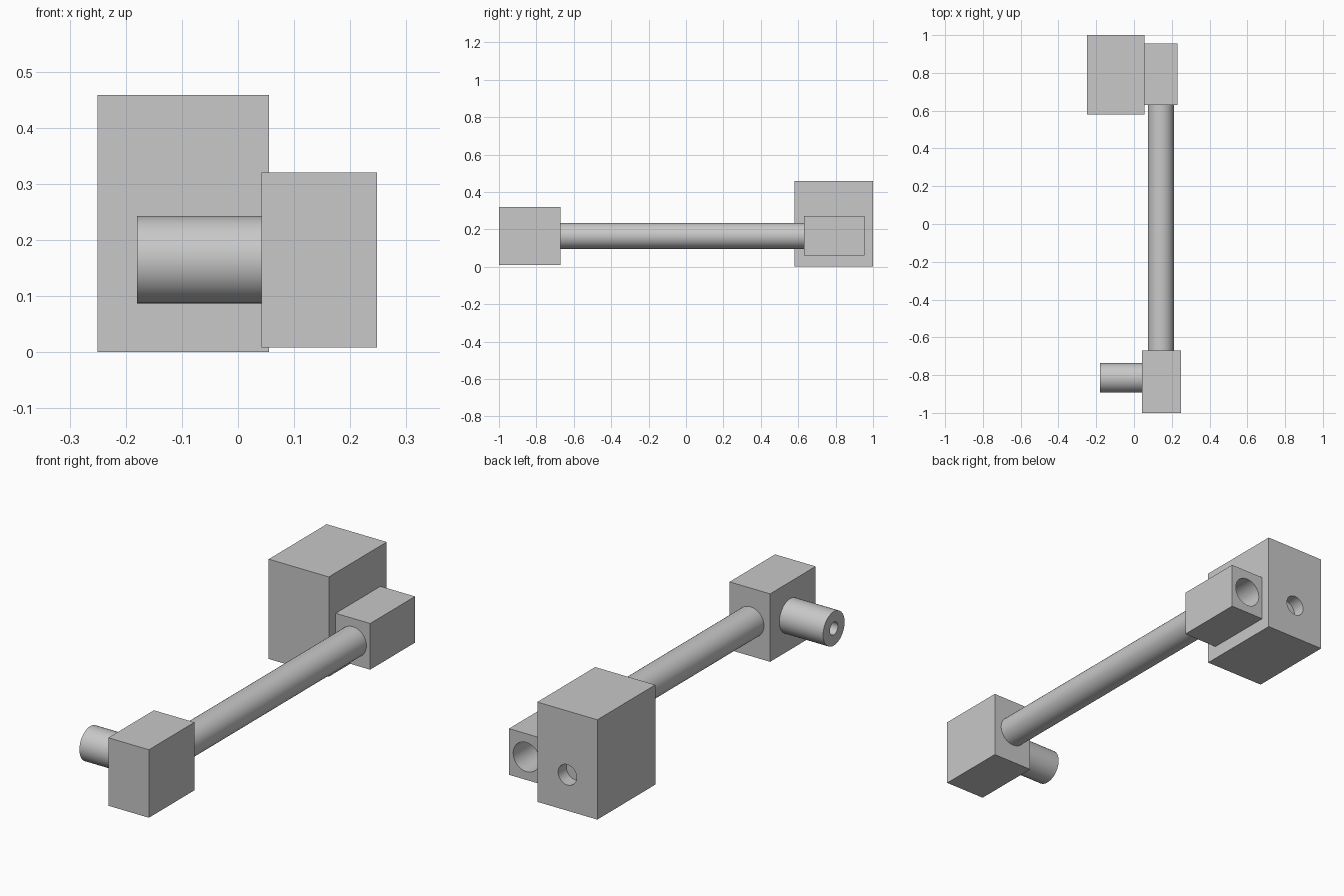
import bpy
from mathutils import Vector
from math import radians

cube = bpy.data.objects.get("Cube")
if cube:
    bpy.data.objects.remove(cube, do_unlink=True)

grey = bpy.data.materials.new("light grey")
grey.use_nodes = True
grey.diffuse_color = (0.58, 0.58, 0.58, 1)
grey.node_tree.nodes["Principled BSDF"].inputs["Base Color"].default_value = grey.diffuse_color

AXIS_Z = 0.165  # shared height of rod, grip and bores


def block(name, low, high):
    low, high = Vector(low), Vector(high)
    bpy.ops.mesh.primitive_cube_add(size=1, location=(low + high) / 2)
    ob = bpy.context.object
    ob.name = name
    ob.scale = high - low
    bpy.ops.object.transform_apply(location=False, rotation=False, scale=True)
    ob.data.materials.append(grey)
    return ob


def cylinder(name, start, end, radius):
    start, end = Vector(start), Vector(end)
    span = end - start
    bpy.ops.mesh.primitive_cylinder_add(
        vertices=40, radius=radius, depth=span.length, location=(start + end) / 2,
        rotation=span.to_track_quat('Z', 'Y').to_euler())
    ob = bpy.context.object
    ob.name = name
    ob.data.materials.append(grey)
    return ob


def bore(target, start, end, radius):
    cutter = cylinder("bore_cutter", start, end, radius)
    cutter.hide_render = True
    mod = target.modifiers.new("bore", 'BOOLEAN')
    mod.operation = 'DIFFERENCE'
    mod.solver = 'EXACT'
    mod.object = cutter
    bpy.ops.object.select_all(action='DESELECT')
    target.select_set(True)
    bpy.context.view_layer.objects.active = target
    bpy.ops.object.modifier_apply(modifier=mod.name)
    bpy.data.objects.remove(cutter, do_unlink=True)


# Large rear block with a shallow hole in its back face
rear = block("rear_block", (-0.25, 0.58, 0), (0.055, 1, 0.458))
bore(rear, (-0.098, 0.94, AXIS_Z), (-0.098, 1.1, AXIS_Z), 0.047)

# Socket block beside it, bored from the back
socket = block("socket_block", (0.055, 0.63, 0.06), (0.23, 0.955, 0.272))
bore(socket, (0.142, 0.68, AXIS_Z), (0.142, 1.05, AXIS_Z), 0.067)

# Front block, connecting rod and side grip
front = block("front_block", (0.042, -1, 0.008), (0.248, -0.67, 0.32))
rod = cylinder("connecting_rod", (0.142, -0.67, AXIS_Z), (0.142, 0.63, AXIS_Z), 0.069)
grip = cylinder("side_grip", (-0.18, -0.815, AXIS_Z), (0.042, -0.815, AXIS_Z), 0.078)
bore(grip, (-0.3, -0.815, AXIS_Z), (-0.03, -0.815, AXIS_Z), 0.029)

# Smooth round surfaces, crisp edges
bpy.ops.object.select_all(action='DESELECT')
for ob in (rear, socket, front, rod, grip):
    ob.select_set(True)
bpy.context.view_layer.objects.active = rod
bpy.ops.object.shade_smooth_by_angle(angle=radians(30))
